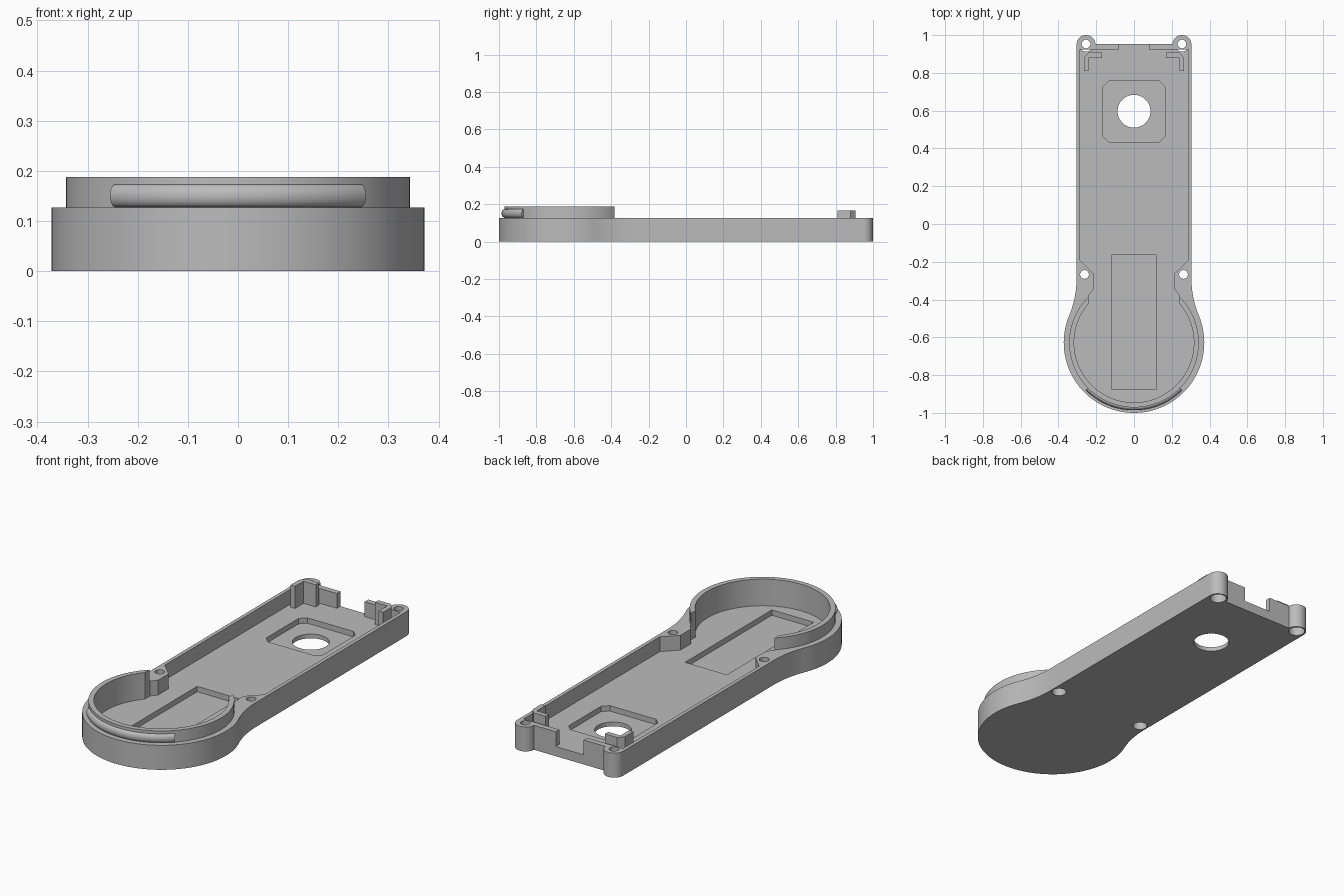
import bpy, bmesh
from math import cos, sin, pi, radians, asin, sqrt

if "Cube" in bpy.data.objects:
    bpy.data.objects.remove(bpy.data.objects["Cube"])

grey = bpy.data.materials.new("plain grey")
grey.use_nodes = True
grey.diffuse_color = (0.5, 0.5, 0.5, 1)
grey.node_tree.nodes["Principled BSDF"].inputs["Base Color"].default_value = (0.5, 0.5, 0.5, 1)

WALL, FLOOR, RECESS, RIM = 0.127, 0.05, 0.022, 0.188
HEAD_Y, HEAD_R = -0.628, 0.372
HALF = 0.304


def add_object(name, bm):
    bmesh.ops.recalc_face_normals(bm, faces=bm.faces)
    mesh = bpy.data.meshes.new(name)
    bm.to_mesh(mesh)
    bm.free()
    mesh.materials.append(grey)
    ob = bpy.data.objects.new(name, mesh)
    bpy.context.collection.objects.link(ob)
    return ob


def prism(name, outline, z0, z1):
    bm = bmesh.new()
    face = bm.faces.new([bm.verts.new((x, y, z0)) for x, y in outline])
    top = bmesh.ops.extrude_face_region(bm, geom=[face])["geom"]
    bmesh.ops.translate(bm, vec=(0, 0, z1 - z0),
                        verts=[v for v in top if isinstance(v, bmesh.types.BMVert)])
    return add_object(name, bm)


def arc(cx, cy, r, a0, a1, n):
    return [(cx + r * cos(a0 + (a1 - a0) * i / n), cy + r * sin(a0 + (a1 - a0) * i / n))
            for i in range(n + 1)]


def disc(name, x, y, r, z0, z1, n=32):
    return prism(name, arc(x, y, r, 0, 2 * pi, n)[:-1], z0, z1)


def box(name, x, y0, y1, z0, z1):
    return prism(name, [(-x, y0), (x, y0), (x, y1), (-x, y1)], z0, z1)


def mirrored(half):
    return half + [(-x, y) for x, y in reversed(half)]


def combine(target, tool, operation):
    mod = target.modifiers.new("combine", "BOOLEAN")
    mod.operation, mod.solver, mod.object = operation, "EXACT", tool
    bpy.context.view_layer.update()
    graph = bpy.context.evaluated_depsgraph_get()
    mesh = bpy.data.meshes.new_from_object(target.evaluated_get(graph))
    target.modifiers.clear()
    target.data = mesh
    bpy.data.objects.remove(tool)


def smooth(ob):
    bpy.ops.object.select_all(action="DESELECT")
    ob.select_set(True)
    bpy.context.view_layer.objects.active = ob
    bpy.ops.object.shade_smooth_by_angle(angle=radians(30))


# Outline: round head, concave flare, straight handle
flare_r = 0.52
flare_x = HALF + flare_r
span = flare_r + HEAD_R
tilt = asin(sqrt(span ** 2 - flare_x ** 2) / span)
flare_y = HEAD_Y + span * sin(tilt)
half = arc(0, HEAD_Y, HEAD_R, -pi / 2 + 0.03, tilt, 40)
half += arc(flare_x, flare_y, flare_r, pi + tilt, pi, 12)[1:]
half.append((HALF, 0.953))
shell = prism("shell", mirrored(half), 0, WALL)

# Raised rim and screw ears
combine(shell, disc("rim", 0, HEAD_Y, 0.343, 0.1, RIM, 96), "UNION")
for s in (-1, 1):
    combine(shell, disc("ear", s * 0.254, 0.95, 0.05, 0, WALL, 40), "UNION")

# Hollow interior with screw bosses at the neck
combine(shell, disc("head_cavity", 0, HEAD_Y, 0.317, FLOOR, 0.3, 96), "DIFFERENCE")
inner = [(0.24, -0.6), (0.24, -0.378), (0.215, -0.347), (0.215, -0.262),
         (0.285, -0.192), (0.285, 0.924)]
combine(shell, prism("handle_cavity", mirrored(inner), FLOOR, 0.3), "DIFFERENCE")

# End notch, floor recesses and round opening
combine(shell, box("notch", 0.08, 0.9, 1.1, FLOOR, 0.3), "DIFFERENCE")
combine(shell, box("long_recess", 0.12, -0.875, -0.163, RECESS, 0.3), "DIFFERENCE")
square = [(0.133, 0.434), (0.163, 0.464), (0.163, 0.728), (0.133, 0.758)]
combine(shell, prism("square_recess", mirrored(square), RECESS, 0.3), "DIFFERENCE")
combine(shell, disc("opening", 0, 0.597, 0.087, -0.1, 0.3, 64), "DIFFERENCE")

# Screw holes, widened from below
for s in (-1, 1):
    for x, y, wide in ((0.254, 0.953, 0.04), (0.262, -0.267, 0.035)):
        combine(shell, disc("hole", s * x, y, 0.023, -0.1, 0.3), "DIFFERENCE")
        combine(shell, disc("counterbore", s * x, y, wide, -0.1, 0.07), "DIFFERENCE")
smooth(shell)

# Corner brackets
for s, side in ((1, "left"), (-1, "right")):
    ell = [(0.265, 0.81), (0.265, 0.88), (0.24, 0.907), (0.17, 0.907),
           (0.17, 0.88), (0.24, 0.88), (0.24, 0.81)]
    prism(side + "_bracket", [(s * x, y) for x, y in ell], FLOOR - 0.005, 0.165)

# Rounded snap bead along the front of the rim
bm = bmesh.new()
profile = [(0.335, 0.128)] + arc(0.343, 0.1505, 1, -pi / 2, pi / 2, 10) + [(0.335, 0.173)]
profile = [(r, z) if r == 0.335 else (0.343 + (r - 0.343) * 0.015, 0.1505 + (z - 0.1505) * 0.0225)
           for r, z in profile]
steps = 40
rings = []
for i in range(steps + 1):
    a = -pi / 2 + radians(45.5) * (2 * i / steps - 1)
    rings.append([bm.verts.new((r * cos(a), HEAD_Y + r * sin(a), z)) for r, z in profile])
count = len(profile)
for a, b in zip(rings, rings[1:]):
    for j in range(count):
        k = (j + 1) % count
        bm.faces.new((a[j], a[k], b[k], b[j]))
bm.faces.new(rings[0])
bm.faces.new(rings[-1])
smooth(add_object("snap_bead", bm))
